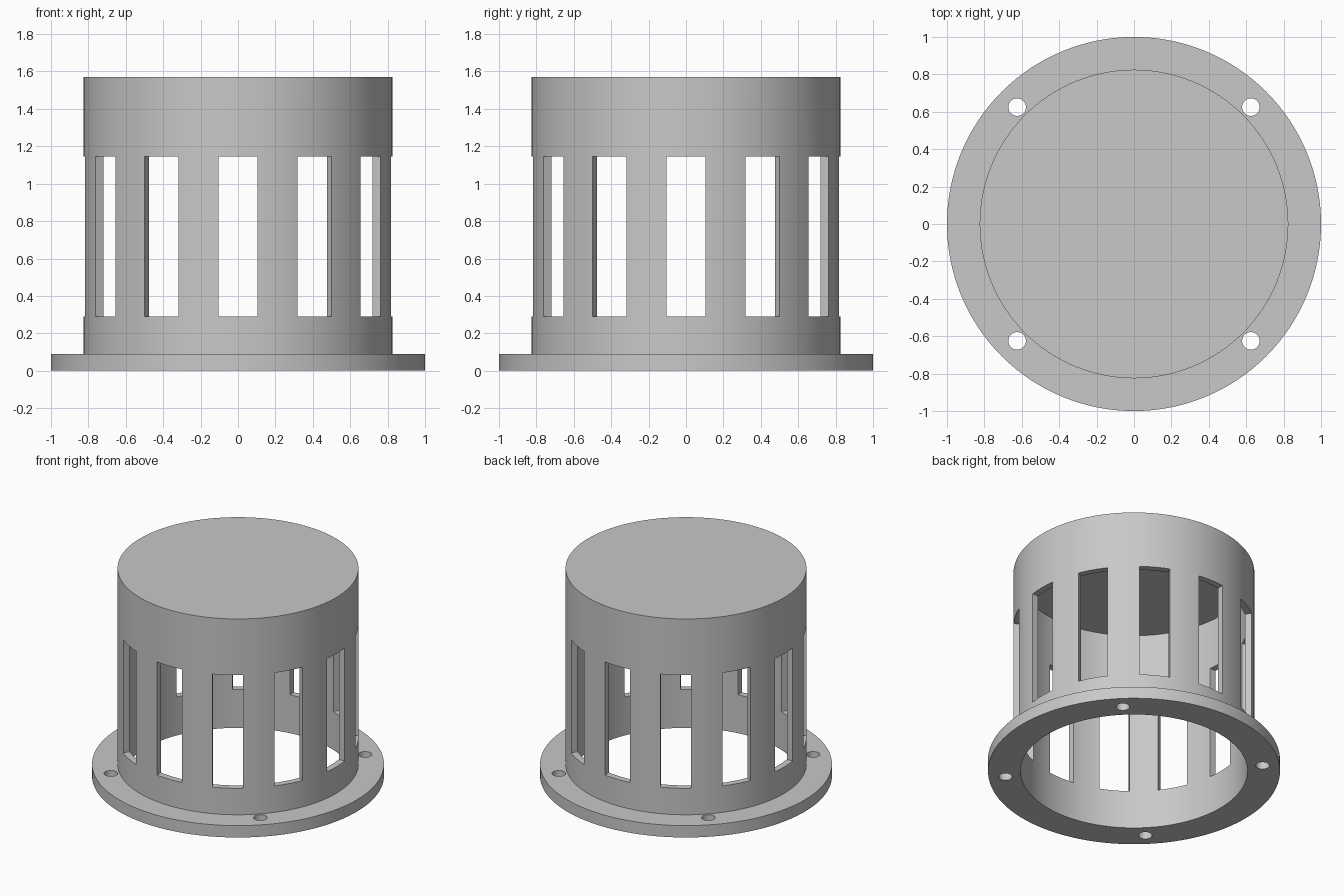
import bpy, bmesh, math
from mathutils import Matrix

default = bpy.data.objects.get("Cube")
if default:
    bpy.data.objects.remove(default, do_unlink=True)

R_BODY, R_BORE, R_FLANGE = 0.825, 0.777, 1.0
HEIGHT, CEILING, FLANGE_H = 1.57, 1.52, 0.09
WIN_LOW, WIN_HIGH, WIN_W, WINDOWS = 0.29, 1.145, 0.21, 12

grey = bpy.data.materials.new("grey_metal")
grey.use_nodes = True
colour = (0.58, 0.58, 0.58, 1)
grey.diffuse_color = colour
grey.node_tree.nodes["Principled BSDF"].inputs["Base Color"].default_value = colour


def add_cylinder(bm, radius, z0, z1, x=0, y=0, sides=128):
    bmesh.ops.create_cone(
        bm, cap_ends=True, segments=sides, radius1=radius, radius2=radius,
        depth=z1 - z0, matrix=Matrix.Translation((x, y, (z0 + z1) / 2)))


def make_object(name, bm):
    mesh = bpy.data.meshes.new(name)
    bm.to_mesh(mesh)
    bm.free()
    mesh.materials.append(grey)
    obj = bpy.data.objects.new(name, mesh)
    bpy.context.collection.objects.link(obj)
    return obj


def cut(obj, bm):
    """Subtract the shapes in bm from obj and discard the cutter."""
    cutter = make_object("cutter", bm)
    cutter.hide_render = True
    mod = obj.modifiers.new("cut", 'BOOLEAN')
    mod.operation, mod.solver, mod.object = 'DIFFERENCE', 'EXACT', cutter
    bpy.ops.object.select_all(action='DESELECT')
    bpy.context.view_layer.objects.active = obj
    obj.select_set(True)
    bpy.ops.object.modifier_apply(modifier=mod.name)
    bpy.data.objects.remove(cutter, do_unlink=True)


def smooth(obj):
    bpy.ops.object.select_all(action='DESELECT')
    bpy.context.view_layer.objects.active = obj
    obj.select_set(True)
    bpy.ops.object.shade_smooth_by_angle(angle=math.radians(30))


# Hollow cap, open at the bottom
bm = bmesh.new()
add_cylinder(bm, R_BODY, 0, HEIGHT)
body = make_object("slotted_cap", bm)
bm = bmesh.new()
add_cylinder(bm, R_BORE, -0.2, CEILING)
cut(body, bm)

# Ring of parallel-sided windows through the wall
bm = bmesh.new()
for i in range(WINDOWS):
    place = (Matrix.Rotation(math.tau * i / WINDOWS, 4, 'Z')
             @ Matrix.Translation((0.8, 0, (WIN_LOW + WIN_HIGH) / 2))
             @ Matrix.Diagonal((0.2, WIN_W, WIN_HIGH - WIN_LOW, 1)))
    bmesh.ops.create_cube(bm, size=1, matrix=place)
cut(body, bm)
smooth(body)

# Mounting flange around the foot, with four bolt holes
bm = bmesh.new()
add_cylinder(bm, R_FLANGE, 0, FLANGE_H)
flange = make_object("mounting_flange", bm)
bm = bmesh.new()
add_cylinder(bm, R_BODY - 0.005, -0.2, 0.3)
cut(flange, bm)
bm = bmesh.new()
for x in (-0.625, 0.625):
    for y in (-0.625, 0.625):
        add_cylinder(bm, 0.047, -0.2, 0.3, x, y, sides=32)
cut(flange, bm)
smooth(flange)
